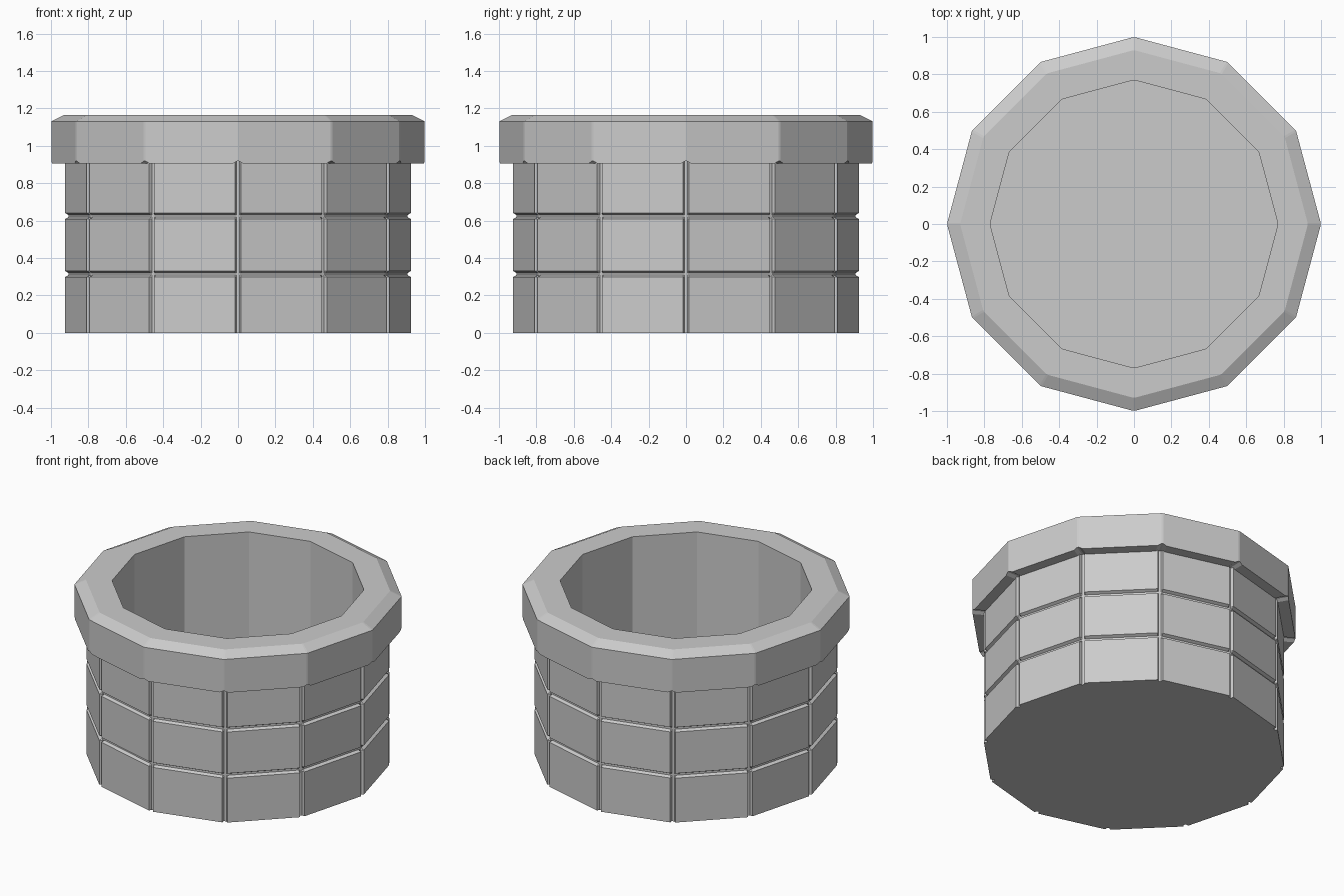
import bpy, bmesh
from math import cos, sin, radians
from mathutils import Vector

if "Cube" in bpy.data.objects:
    bpy.data.objects.remove(bpy.data.objects["Cube"])

SIDES = 12


def corner(r, k):
    a = radians(k * 360 / SIDES)
    return Vector((r * cos(a), r * sin(a), 0))


def ring(z, edge_r, mid_r, w, mid_w, mid_lift=0.0):
    """Four points round each corner: two edge points, two groove points."""
    pts = []
    for k in range(SIDES):
        for r, off, side, lift in ((edge_r, w, -1, 0), (mid_r, mid_w, -1, mid_lift),
                                   (mid_r, mid_w, 1, mid_lift), (edge_r, w, 1, 0)):
            c = corner(r, k)
            d = (corner(r, k + side) - c).normalized()
            pts.append(c + d * off + Vector((0, 0, z + lift)))
    return pts


def plain(z, r):
    return [corner(r, k) + Vector((0, 0, z)) for k in range(SIDES)]


def loft(name, rings, cap_first=False, cap_last=False):
    bm = bmesh.new()
    vs = [[bm.verts.new(p) for p in r] for r in rings]
    for a, b in zip(vs, vs[1:]):
        n = len(a)
        for i in range(n):
            j = (i + 1) % n
            bm.faces.new((a[i], a[j], b[j], b[i]))
    if cap_first:
        bm.faces.new(vs[0][::-1])
    if cap_last:
        bm.faces.new(vs[-1])
    me = bpy.data.meshes.new(name)
    bm.to_mesh(me)
    bm.free()
    ob = bpy.data.objects.new(name, me)
    bpy.context.collection.objects.link(ob)
    return ob


# Stone wall: panels split by upright grooves and two level grooves
R, DEEP, W, MW = 0.929, 0.909, 0.016, 0.008
levels = [(0, R)]
for z in (0.298, 0.608):
    levels += [(z, R), (z + 0.01, DEEP), (z + 0.022, DEEP), (z + 0.032, R)]
levels.append((0.92, R))
loft("stone_wall", [ring(z, r, DEEP, W, MW) for z, r in levels], cap_first=True)

# Rim: overhanging collar with small notches under the corners and a chamfered top
rim = [ring(0.905, 0.90, 0.90, 0.028, 0.006, 0.012),
       ring(0.905, 1.0, 1.0, 0.028, 0.006, 0.012)]
for z, r in ((1.13, 1.0), (1.165, 0.93), (1.165, 0.77)):
    rim.append(ring(z, r, r, 0.028, 0.006))
loft("rim", rim)

# Hollow inside with a floor
loft("inner_lining", [plain(1.165, 0.77), plain(0.08, 0.77)], cap_last=True)
